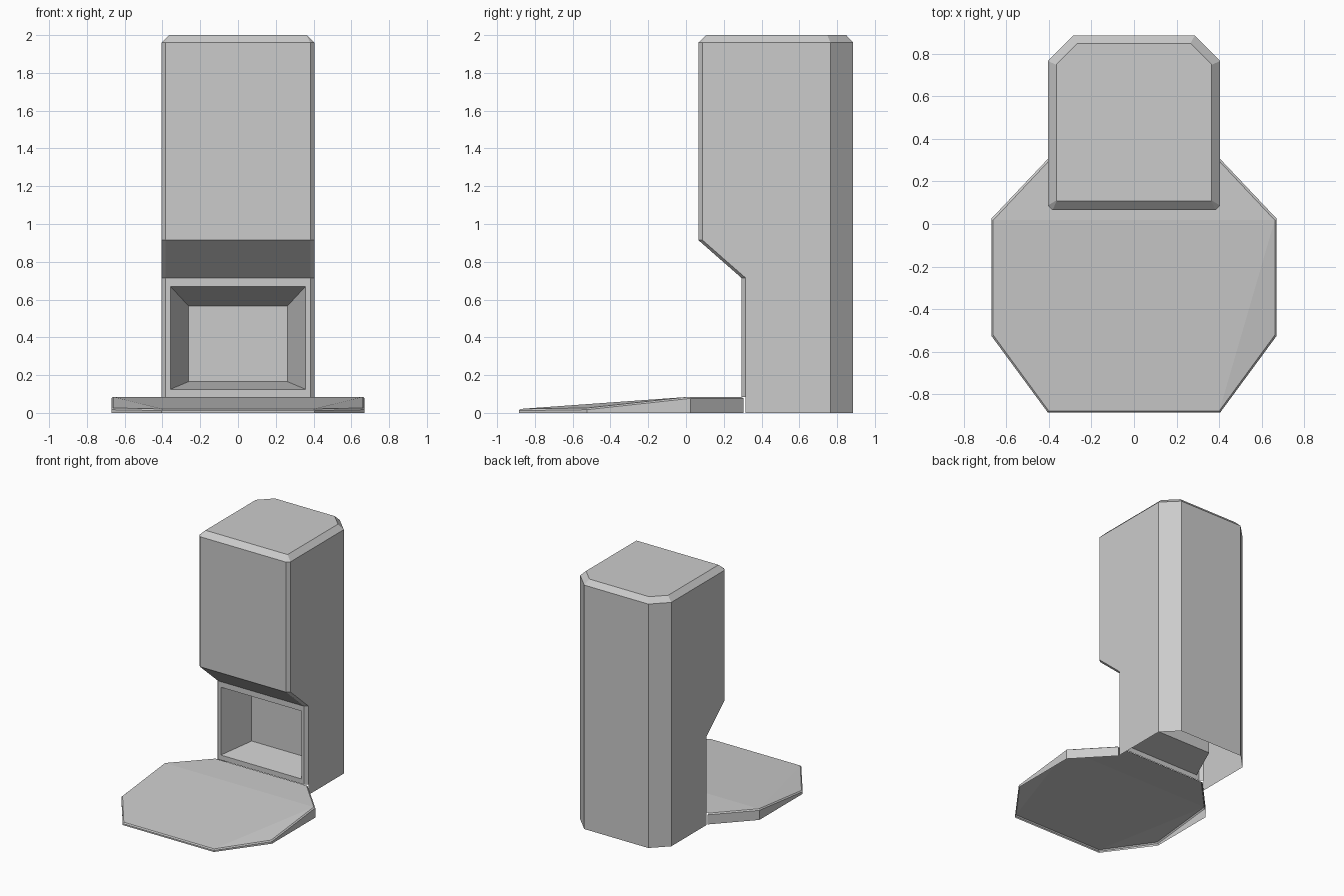
import bpy, bmesh

if "Cube" in bpy.data.objects:
    bpy.data.objects.remove(bpy.data.objects["Cube"])


def finish(bm, name):
    bmesh.ops.remove_doubles(bm, verts=bm.verts, dist=0.0005)
    bmesh.ops.recalc_face_normals(bm, faces=bm.faces)
    mesh = bpy.data.meshes.new(name)
    bm.to_mesh(mesh)
    bm.free()
    obj = bpy.data.objects.new(name, mesh)
    bpy.context.collection.objects.link(obj)
    return obj


def ring(bm, points):
    return [bm.verts.new(p) for p in points]


def bridge(bm, a, b, skip=(), closed=True):
    n = len(a)
    for i in range(n if closed else n - 1):
        if i not in skip:
            j = (i + 1) % n
            bm.faces.new((a[i], a[j], b[j], b[i]))


def mirrored(half):
    """Right-hand points followed by their mirror images in reverse."""
    return half + [(-x, y, z) for x, y, z in reversed(half)]


def section(z, front, c=0.022, w=0.405, back=0.885, b=0.12):
    return mirrored([(w - c, front, z), (w, front + c, z),
                     (w, back - b, z), (w - b, back, z)])


# Tall housing: stacked chamfered sections, open underneath
bm = bmesh.new()
levels = [section(0, 0.293), section(0.085, 0.293), section(0.715, 0.293),
          section(0.915, 0.065), section(1.96, 0.065),
          section(2.0, 0.108, c=0.002, w=0.365, back=0.848, b=0.1)]
rings = [ring(bm, s) for s in levels]
skips = [(0, 6, 7), (7,), (), (), ()]
for low, high, skip in zip(rings, rings[1:], skips):
    bridge(bm, low, high, skip)
bm.faces.new(rings[-1])


# Tapered recess in the lower front panel
def rect(w, y, z0, z1):
    return [(-w, y, z0), (w, y, z0), (w, y, z1), (-w, y, z1)]


panel = [rings[1][7], rings[1][0], rings[2][0], rings[2][7]]
opening = ring(bm, rect(0.358, 0.293, 0.125, 0.67))
inner = ring(bm, rect(0.263, 0.55, 0.165, 0.567))
bridge(bm, panel, opening)
bridge(bm, opening, inner)
bm.faces.new(inner)
finish(bm, "dispenser_housing")

# Sloping octagonal foot plate with a fine rim chamfer, open underneath
bm = bmesh.new()
rim = [(0.405, -0.885, 0.012), (0.67, -0.525, 0.017),
       (0.67, 0.025, 0.077), (0.405, 0.305, 0.077)]
top = [(0.401, -0.877, 0.021), (0.661, -0.522, 0.026),
       (0.661, 0.018, 0.085), (0.405, 0.29, 0.085)]
ground = ring(bm, mirrored([(x, y, 0) for x, y, z in rim]))
rim = ring(bm, mirrored(rim))
top = ring(bm, mirrored(top))
bridge(bm, ground, rim, skip=(3,))
bridge(bm, rim, top, skip=(3,))
for ids in ((0, 2, 5, 7), (0, 1, 2), (7, 5, 6), (2, 3, 4, 5)):
    bm.faces.new([top[i] for i in ids])
finish(bm, "foot_plate")
